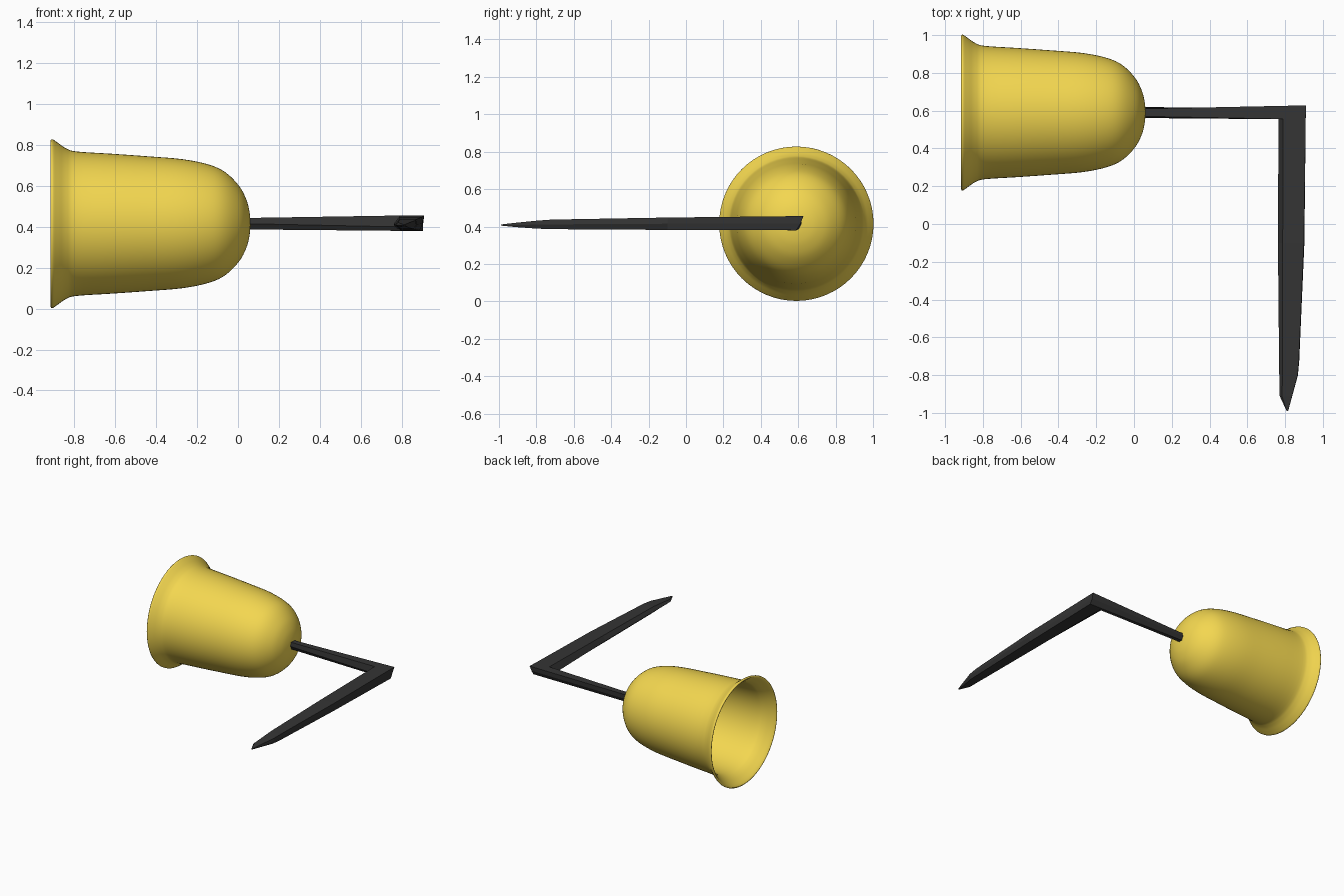
import bpy, bmesh
from math import sin, cos, tau
from mathutils import Vector
from mathutils.interpolate import poly_3d_calc  # noqa: F401

if "Cube" in bpy.data.objects:
    bpy.data.objects.remove(bpy.data.objects["Cube"])

CY, CZ = 0.59, 0.415  # shared axis of bell and rod


def material(name, rgb):
    m = bpy.data.materials.new(name)
    m.diffuse_color = (*rgb, 1)
    m.use_nodes = True
    m.node_tree.nodes["Principled BSDF"].inputs["Base Color"].default_value = m.diffuse_color
    return m


def loft(name, rings, mat, smooth_angle=None):
    """Skin equal-length rings of points and cap both ends."""
    bm = bmesh.new()
    loops = [[bm.verts.new(p) for p in ring] for ring in rings]
    n = len(loops[0])
    for a, b in zip(loops, loops[1:]):
        for i in range(n):
            j = (i + 1) % n
            bm.faces.new((a[i], a[j], b[j], b[i]))
    bm.faces.new(loops[0])
    bm.faces.new(loops[-1])
    bmesh.ops.remove_doubles(bm, verts=bm.verts, dist=1e-5)
    bmesh.ops.recalc_face_normals(bm, faces=bm.faces)
    me = bpy.data.meshes.new(name)
    bm.to_mesh(me)
    bm.free()
    me.materials.append(mat)
    ob = bpy.data.objects.new(name, me)
    bpy.context.collection.objects.link(ob)
    if smooth_angle:
        bpy.context.view_layer.objects.active = ob
        ob.select_set(True)
        bpy.ops.object.shade_smooth_by_angle(angle=smooth_angle)
        ob.select_set(False)
    return ob


def spline(pts, steps=4):
    """Catmull-Rom curve through 2D points."""
    p = [Vector(q) for q in pts]
    p = [2 * p[0] - p[1]] + p + [2 * p[-1] - p[-2]]
    out = []
    for a, b, c, d in zip(p, p[1:], p[2:], p[3:]):
        for k in range(steps):
            t = k / steps
            out.append(0.5 * (2 * b + (c - a) * t + (2 * a - 5 * b + 4 * c - d) * t * t
                              + (3 * b - a - 3 * c + d) * t ** 3))
    return out + [p[-2]]


yellow = material("yellow", (0.9, 0.68, 0.08))
black = material("black", (0.035, 0.035, 0.035))

# Bell cup: outer profile from crown to lip, then the inner wall back (x, radius)
outer = [(0.062, 0.002), (0.056, 0.06), (0.04, 0.12), (0.005, 0.185), (-0.06, 0.25),
         (-0.14, 0.288), (-0.27, 0.315), (-0.45, 0.33), (-0.62, 0.342), (-0.79, 0.353),
         (-0.84, 0.368), (-0.88, 0.395), (-0.905, 0.412)]
lip = [(-0.915, 0.408), (-0.913, 0.398)]
inner = [(-0.885, 0.377), (-0.84, 0.35), (-0.79, 0.337), (-0.62, 0.326), (-0.45, 0.314),
         (-0.27, 0.299), (-0.145, 0.272), (-0.07, 0.236), (-0.01, 0.175), (0.024, 0.112),
         (0.038, 0.056), (0.044, 0.002)]
SEG = 64
loft("bell_cup", [[(q.x, CY + q.y * cos(tau * i / SEG), CZ + q.y * sin(tau * i / SEG))
                   for i in range(SEG)] for q in spline(outer + lip + inner)], yellow, 0.7)

# Bent handle: rod, mitred corner and pointed blade as one faceted hexagonal bar
# Each ring: outer top, outer middle, outer bottom, inner bottom, inner middle, inner top
rod_start = [(0.047, 0.61, 0.443), (0.047, 0.619, 0.415), (0.047, 0.605, 0.387),
             (0.047, 0.575, 0.387), (0.047, 0.561, 0.415), (0.047, 0.57, 0.443)]
corner = [(0.91, 0.628, 0.456), (0.905, 0.612, 0.415), (0.905, 0.59, 0.38),
          (0.80, 0.57, 0.38), (0.765, 0.555, 0.40), (0.79, 0.556, 0.455)]


def blade_ring(y, x0, x1, z0, z1):
    w, zm = x1 - x0, (z0 + z1) / 2
    return [(x1 - 0.02 * w, y, z1), (x1, y, zm), (x1 - 0.1 * w, y, z0),
            (x0 + 0.25 * w, y, z0), (x0, y, zm), (x0 + 0.18 * w, y, z1)]


blade = [blade_ring(-0.1, 0.762, 0.902, 0.382, 0.448),
         blade_ring(-0.72, 0.768, 0.875, 0.386, 0.437),
         blade_ring(-0.80, 0.769, 0.868, 0.389, 0.431),
         blade_ring(-0.91, 0.771, 0.838, 0.397, 0.420),
         blade_ring(-0.99, 0.808, 0.816, 0.405, 0.411)]
loft("bent_handle", [rod_start, corner] + blade, black)
